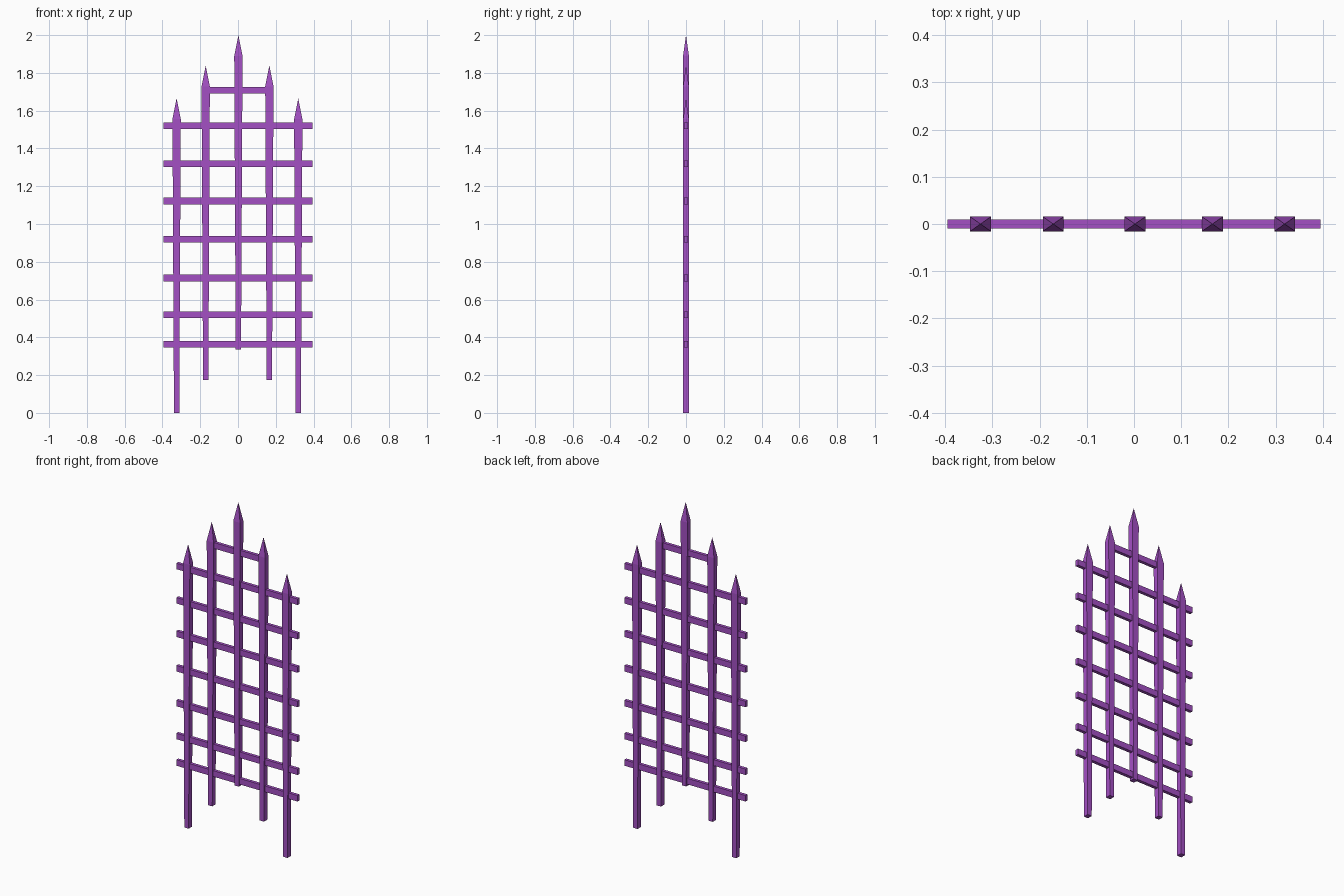
import bpy
import bmesh
from mathutils import Matrix

cube = bpy.data.objects.get("Cube")
if cube:
    bpy.data.objects.remove(cube, do_unlink=True)

purple = bpy.data.materials.new("purple_paint")
purple.use_nodes = True
colour = (0.37, 0.08, 0.55, 1)
purple.diffuse_color = colour
purple.node_tree.nodes["Principled BSDF"].inputs["Base Color"].default_value = colour


def add_object(name, bm):
    bmesh.ops.recalc_face_normals(bm, faces=bm.faces)
    mesh = bpy.data.meshes.new(name)
    bm.to_mesh(mesh)
    bm.free()
    mesh.materials.append(purple)
    obj = bpy.data.objects.new(name, mesh)
    bpy.context.collection.objects.link(obj)
    return obj


def picket(name, x, bottom):
    """Square stake, slightly wider at the top, with a four-sided point."""
    length, tip, depth = 1.665, 0.11, 0.031
    bm = bmesh.new()
    rings = []
    for z, width in ((0, 0.028), (length - tip, 0.044)):
        w, d = width / 2, depth / 2
        rings.append([bm.verts.new((sx * w, sy * d, z))
                      for sx, sy in ((-1, -1), (1, -1), (1, 1), (-1, 1))])
    point = bm.verts.new((0, 0, length))
    low, high = rings
    bm.faces.new(low)
    for i in range(4):
        j = (i + 1) % 4
        bm.faces.new((low[i], low[j], high[j], high[i]))
        bm.faces.new((high[i], high[j], point))
    add_object(name, bm).location = (x, 0, bottom)


def rail(name, x_min, x_max, z):
    bm = bmesh.new()
    bmesh.ops.create_cube(bm, size=1, matrix=Matrix.Diagonal((x_max - x_min, 0.019, 0.035, 1)))
    add_object(name, bm).location = ((x_min + x_max) / 2, 0, z)


# Upright pickets, stepped up towards the middle
for name, x, bottom in (("right_outer_picket", -0.325, 0),
                        ("right_inner_picket", -0.171, 0.173),
                        ("centre_picket", 0.002, 0.335),
                        ("left_inner_picket", 0.166, 0.173),
                        ("left_outer_picket", 0.319, 0)):
    picket(name, x, bottom)

# Full-width cross rails, then the short one at the top
for n, z in enumerate((0.364, 0.52, 0.714, 0.919, 1.122, 1.319, 1.521), 1):
    rail(f"cross_rail_{n}", -0.395, 0.395, z)
rail("short_top_rail", -0.171, 0.166, 1.708)
